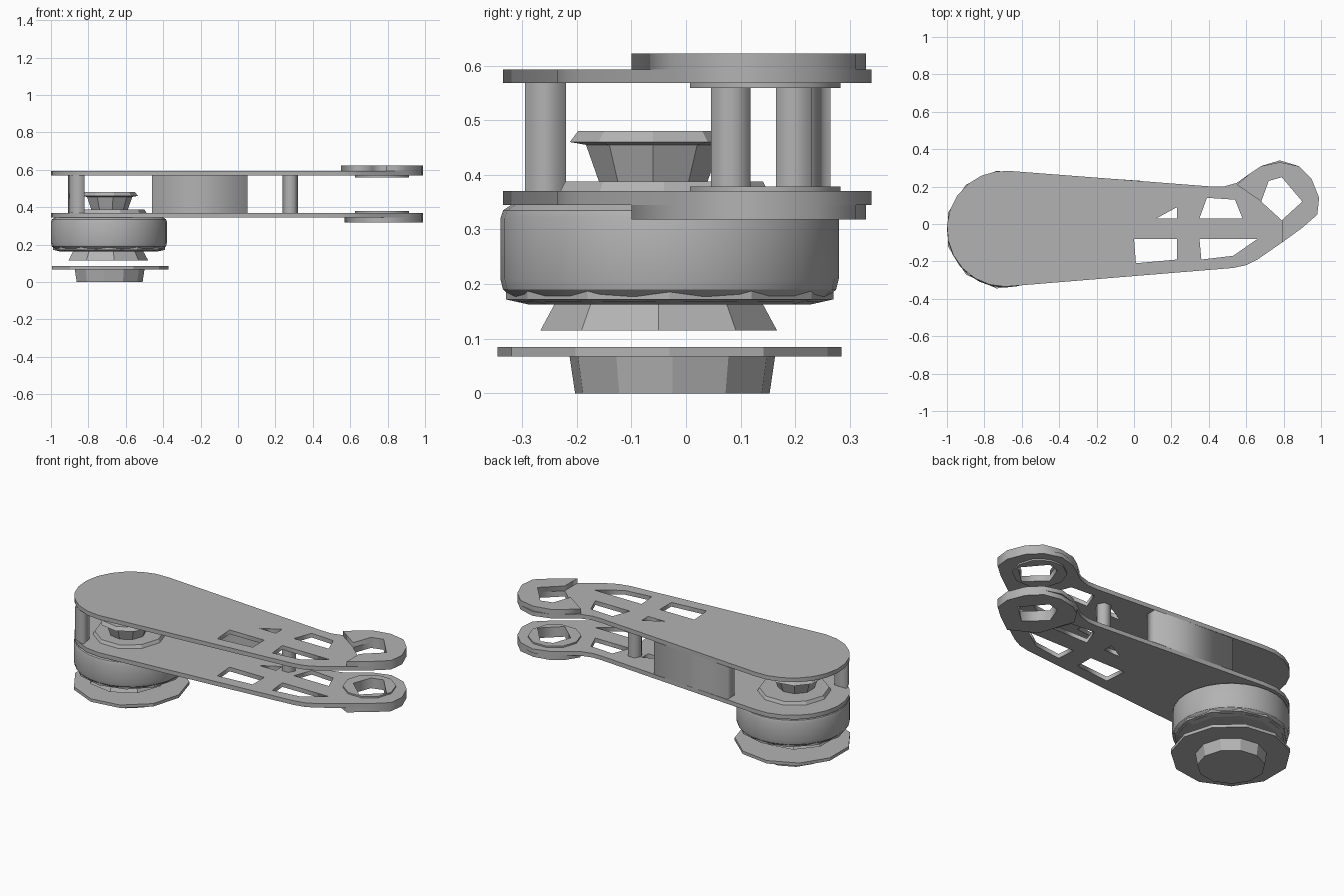
import bpy, bmesh, math
from mathutils import Matrix

if "Cube" in bpy.data.objects:
    bpy.data.objects.remove(bpy.data.objects["Cube"], do_unlink=True)

GREY = bpy.data.materials.new("plain grey")
GREY.use_nodes = True
GREY.diffuse_color = (0.45, 0.45, 0.45, 1)
GREY.node_tree.nodes["Principled BSDF"].inputs["Base Color"].default_value = (0.45, 0.45, 0.45, 1)


def add_mesh(name, mesh):
    mesh.materials.clear()
    mesh.materials.append(GREY)
    obj = bpy.data.objects.new(name, mesh)
    bpy.context.collection.objects.link(obj)
    return obj


def slab(name, outlines, z0, z1):
    """Extrude a flat outline; further outlines inside it become holes."""
    curve = bpy.data.curves.new(name, 'CURVE')
    curve.dimensions = '2D'
    curve.fill_mode = 'BOTH'
    curve.extrude = (z1 - z0) / 2
    for outline in outlines:
        spline = curve.splines.new('POLY')
        spline.points.add(len(outline) - 1)
        for point, (x, y) in zip(spline.points, outline):
            point.co = (x, y, 0, 1)
        spline.use_cyclic_u = True
    temp = bpy.data.objects.new(name + "_curve", curve)
    bpy.context.collection.objects.link(temp)
    graph = bpy.context.evaluated_depsgraph_get()
    mesh = bpy.data.meshes.new_from_object(temp.evaluated_get(graph))
    bpy.data.objects.remove(temp, do_unlink=True)
    mesh.transform(Matrix.Translation((0, 0, (z0 + z1) / 2)))
    return add_mesh(name, mesh)


def arc(cx, cy, r, start, end, n):
    steps = [math.radians(start + (end - start) * i / n) for i in range(n + 1)]
    return [(cx + r * math.cos(a), cy + r * math.sin(a)) for a in steps]


def turned(name, profile, sides, cx=-0.69, cy=-0.03, smooth=False):
    """Lathe a (radius, height) profile around a vertical axis."""
    bm = bmesh.new()
    rings = []
    for r, z in profile:
        ring = arc(cx, cy, r, 0, 360 - 360 / sides, sides - 1)
        rings.append([bm.verts.new((x, y, z)) for x, y in ring])
    for low, high in zip(rings, rings[1:]):
        for i in range(sides):
            j = (i + 1) % sides
            bm.faces.new((low[i], low[j], high[j], high[i]))
    bm.faces.new(rings[0][::-1])
    bm.faces.new(rings[-1])
    bmesh.ops.recalc_face_normals(bm, faces=bm.faces)
    mesh = bpy.data.meshes.new(name)
    bm.to_mesh(mesh)
    bm.free()
    obj = add_mesh(name, mesh)
    if smooth:
        bpy.ops.object.select_all(action='DESELECT')
        obj.select_set(True)
        bpy.context.view_layer.objects.active = obj
        bpy.ops.object.shade_smooth_by_angle(angle=math.radians(30))
    return obj


# Link plate outline: round motor end, tapering beam, bent tip
tip = [(0.62, 0.27), (0.68, 0.31), (0.78, 0.34), (0.88, 0.31),
       (0.95, 0.24), (0.99, 0.14), (0.98, 0.05), (0.9, -0.02), (0.79, -0.1)]
plate = (arc(-0.69, -0.025, 0.31, 270, 83, 12)
         + [(0.42, 0.2), (0.48, 0.2), (0.55, 0.22)] + tip
         + [(0.66, -0.19), (0.6, -0.22), (0.53, -0.235)])
bore = [(0.68, 0.12), (0.72, 0.23), (0.79, 0.25), (0.9, 0.12), (0.79, 0.02)]
cutouts = [
    [(0, -0.08), (0.23, -0.08), (0.23, -0.19), (0.01, -0.21)],
    [(0.35, -0.08), (0.66, -0.08), (0.53, -0.17), (0.36, -0.19)],
    [(0.39, 0.14), (0.54, 0.13), (0.58, 0.03), (0.35, 0.03)],
    [(0.12, 0.03), (0.23, 0.09), (0.23, 0.03)],
    bore,
]
slab("lower_plate", [plate] + cutouts, 0.345, 0.37)
slab("upper_plate", [plate] + cutouts, 0.568, 0.593)

# Bearing housings at the tip: open on top, closed below
top_outer = [(x, min(y, 0.33)) for x, y in tip]
open_ring = ([(0.55, 0.21)] + top_outer
             + [(0.79, 0.02), (0.9, 0.12), (0.79, 0.25), (0.72, 0.23), (0.68, 0.12)])
slab("upper_bearing_housing", [open_ring], 0.593, 0.622)
slab("lower_bearing_housing",
     [[(0.57, 0.19)] + top_outer + [(0.64, -0.02)], bore], 0.318, 0.345)
for name, z in (("upper_bearing_lip", 0.559), ("lower_bearing_lip", 0.37)):
    slab(name, [arc(0.77, 0.145, 0.145, 0, 324, 9), bore], z, z + 0.009)

# Spacers between the plates
spacers = {
    "back_wall": [(-0.46, 0.2), (0.05, 0.165), (0.05, 0.23), (-0.46, 0.265)],
    "tip_post": arc(0.28, 0.082, 0.042, 0, 300, 5),
    "motor_post": [(-0.91, -0.22), (-0.89, -0.27), (-0.82, -0.295), (-0.83, -0.22)],
}
for name, outline in spacers.items():
    slab(name, [outline], 0.37, 0.568)

# Motor hanging under the lower plate
turned("motor_body", [(0.28, 0.168), (0.305, 0.19), (0.31, 0.21), (0.31, 0.32),
                      (0.305, 0.335), (0.29, 0.345)], 28, smooth=True)
turned("motor_lower_rim", [(0.26, 0.163), (0.3, 0.172), (0.3, 0.19)], 12)
turned("motor_hub", [(0.22, 0.115), (0.19, 0.17)], 9, -0.7, -0.05)
turned("output_disc", [(0.318, 0.067), (0.318, 0.085)], 11)
turned("output_base", [(0.18, 0), (0.19, 0.067)], 11, -0.69, -0.025)

# Rotor cup between the plates
turned("rotor_flange", [(0.2, 0.37), (0.19, 0.388)], 10, -0.69, -0.04)
turned("rotor_cup", [(0.1, 0.385), (0.125, 0.455), (0.155, 0.46), (0.14, 0.48),
                     (0.1, 0.48), (0.08, 0.41)], 9, -0.69, -0.06)
